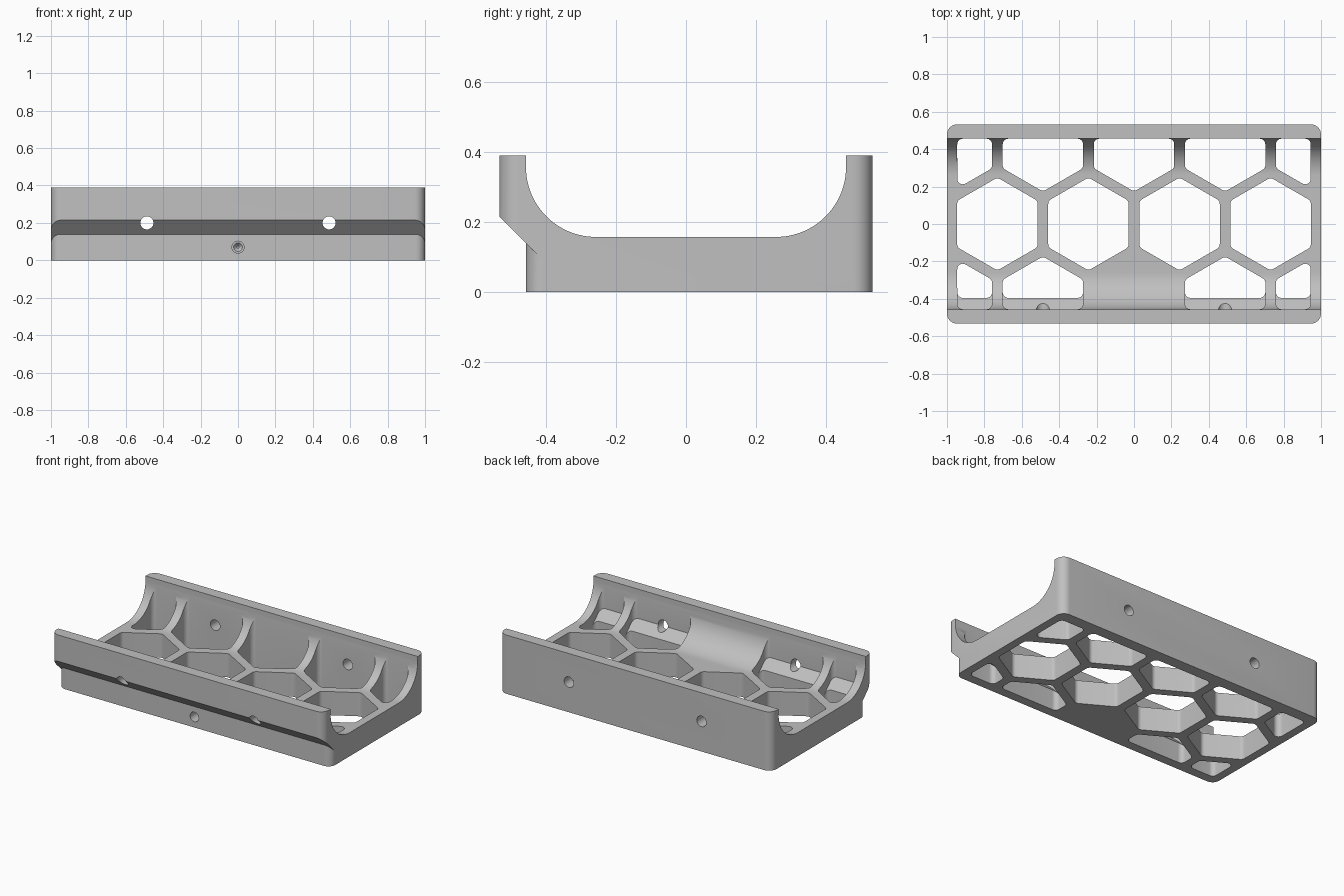
import bpy, bmesh, math
from mathutils import Vector, Matrix

if "Cube" in bpy.data.objects:
    bpy.data.objects.remove(bpy.data.objects["Cube"], do_unlink=True)

HALF_Y, INNER, RIM, FLOOR = 0.533, 0.457, 0.39, 0.157
PITCH, ROW, APOTHEM, SIDE = 0.487, 0.422, 0.215, 0.945


def fillet(points, radius, steps=8):
    """Round every corner of a convex counter-clockwise outline."""
    result, n = [], len(points)
    for i, p in enumerate(points):
        a = (points[i - 1] - p).normalized()
        b = (points[(i + 1) % n] - p).normalized()
        half = a.angle(b) / 2
        centre = p + (a + b).normalized() * radius / math.sin(half)
        start = p + a * radius / math.tan(half) - centre
        sweep = math.pi - 2 * half
        for k in range(steps + 1):
            result.append(centre + Matrix.Rotation(sweep * k / steps, 2) @ start)
    return result


def rectangle(x0, x1, y0, y1):
    return [Vector(p) for p in ((x0, y0), (x1, y0), (x1, y1), (x0, y1))]


def hexagon(cx, cy):
    r = APOTHEM / math.cos(math.pi / 6)
    angles = [math.radians(30 + 60 * i) for i in range(6)]
    return [Vector((cx + r * math.cos(a), cy + r * math.sin(a))) for a in angles]


def clip(points, axis, sign, limit):
    """Keep the part of the outline where sign * coordinate <= limit."""
    kept = []
    for i, q in enumerate(points):
        p = points[i - 1]
        dp, dq = sign * p[axis] - limit, sign * q[axis] - limit
        if dp * dq < 0:
            kept.append(p.lerp(q, dp / (dp - dq)))
        if dq <= 0:
            kept.append(q)
    return kept


def loft(bm, lower, upper):
    """Solid between two matching loops."""
    lo, up = [bm.verts.new(p) for p in lower], [bm.verts.new(p) for p in upper]
    bm.faces.new(lo[::-1])
    bm.faces.new(up)
    for i in range(len(lo)):
        bm.faces.new((lo[i - 1], lo[i], up[i], up[i - 1]))


def upright(bm, outline, bottom, top):
    """Vertical prism; bottom is a function of y."""
    loft(bm, [(p.x, p.y, bottom(p.y)) for p in outline], [(p.x, p.y, top) for p in outline])


def lengthwise(bm, profile, half):
    """Prism along x from a y-z profile."""
    loft(bm, [(-half, y, z) for y, z in profile], [(half, y, z) for y, z in profile])


def make(name, bm):
    bmesh.ops.recalc_face_normals(bm, faces=bm.faces[:])
    mesh = bpy.data.meshes.new(name)
    bm.to_mesh(mesh)
    bm.free()
    obj = bpy.data.objects.new(name, mesh)
    bpy.context.collection.objects.link(obj)
    return obj


def activate(obj):
    bpy.ops.object.select_all(action='DESELECT')
    obj.select_set(True)
    bpy.context.view_layer.objects.active = obj


def cut(target, cutter):
    cutter.hide_render = True
    mod = target.modifiers.new("cut", 'BOOLEAN')
    mod.operation, mod.solver, mod.object = 'DIFFERENCE', 'EXACT', cutter
    activate(target)
    bpy.ops.object.modifier_apply(modifier=mod.name)
    bpy.data.objects.remove(cutter, do_unlink=True)


# Rounded block
bm = bmesh.new()
upright(bm, fillet(rectangle(-1, 1, -HALF_Y, HALF_Y), 0.055), lambda y: 0, RIM)
tray = make("honeycomb_tray", bm)

# Front undercut: a sloped wedge that leaves the rounded plinth standing
bm = bmesh.new()
end = -INNER + 0.05
slope = lambda y: 0.215 - (y + HALF_Y)
lengthwise(bm, [(-0.7, -0.1), (end, -0.1), (end, slope(end)), (-0.7, slope(-0.7))], 1.2)
undercut = make("undercut_cutter", bm)
bm = bmesh.new()
upright(bm, fillet(rectangle(-1, 1, -INNER, HALF_Y), 0.05), lambda y: -0.3, 0.6)
cut(undercut, make("plinth_cutter", bm))
cut(tray, undercut)

# Trough with curved sides
bm = bmesh.new()
R = 0.2
arc = [(INNER - R + R * math.sin(math.pi / 2 * k / 24),
        FLOOR + R - R * math.cos(math.pi / 2 * k / 24)) for k in range(25)]
right = arc + [(INNER, 0.6)]
lengthwise(bm, right + [(-y, z) for y, z in reversed(right)], 1.2)
cut(tray, make("trough_cutter", bm))

# Honeycomb openings, trimmed at the walls
bm = bmesh.new()
ledges = bmesh.new()
for i in range(4):
    upright(bm, fillet(hexagon((i - 1.5) * PITCH, 0), 0.03), lambda y: -0.1, 0.6)
for i in range(-2, 3):
    def trimmed(row, limit):
        cell = clip(hexagon(i * PITCH, row * ROW), 1, row, limit)
        if abs(i) == 2:
            cell = clip(cell, 0, math.copysign(1, i), SIDE)
        return fillet(cell, 0.03)
    upright(bm, trimmed(1, INNER - 0.001), lambda y: -0.1, 0.6)
    if i:
        upright(bm, trimmed(-1, 0.395), lambda y: -0.1, 0.6)
        # sloped ledge above the plinth
        upright(ledges, trimmed(-1, INNER - 0.001), lambda y: 0.135 - (y + 0.395), 0.6)
cut(tray, make("honeycomb_cutter", bm))
cut(tray, make("ledge_cutter", ledges))

# Screw holes through both walls, and a blind hole in the plinth
bm = bmesh.new()


def ring(x, y, z, r):
    angles = [2 * math.pi * k / 32 for k in range(32)]
    return [(x + r * math.cos(a), y, z + r * math.sin(a)) for a in angles]


for x in (-PITCH, PITCH):
    loft(bm, ring(x, -0.7, 0.2, 0.035), ring(x, 0.7, 0.2, 0.035))
cut(tray, make("screw_hole_cutter", bm))
for near, far, r0, r1 in ((-0.6, -0.38, 0.032, 0.032), (-0.39, -0.36, 0.032, 0.006)):
    bm = bmesh.new()
    loft(bm, ring(0, near, 0.07, r0), ring(0, far, 0.07, r1))
    cut(tray, make("blind_hole_cutter", bm))

# Finish
grey = bpy.data.materials.new("light_grey")
grey.use_nodes = True
colour = (0.53, 0.53, 0.53, 1)
grey.diffuse_color = colour
grey.node_tree.nodes["Principled BSDF"].inputs["Base Color"].default_value = colour
tray.data.materials.clear()
tray.data.materials.append(grey)
activate(tray)
bpy.ops.object.shade_smooth_by_angle(angle=math.radians(30))
